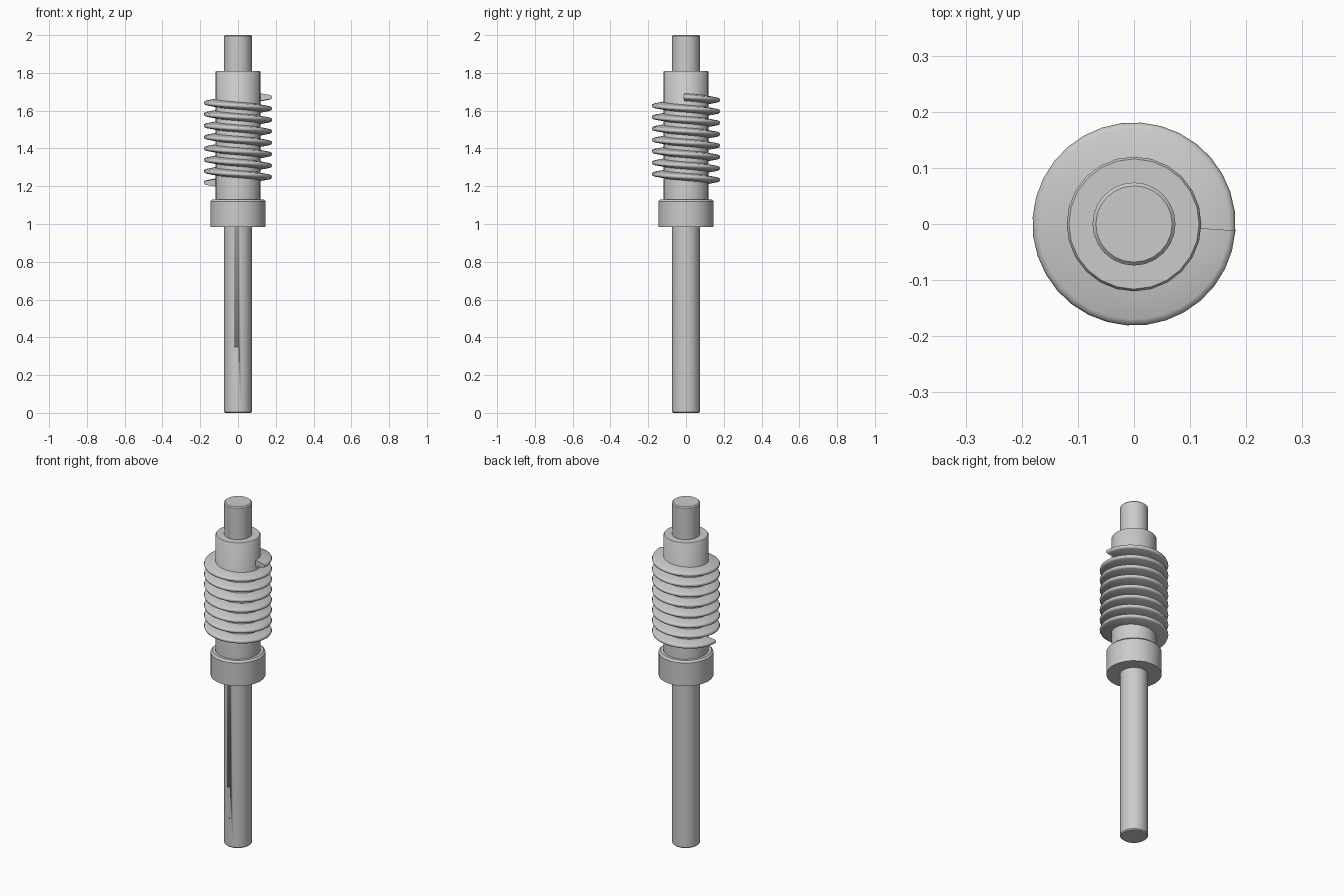
import bpy, bmesh, math

cube = bpy.data.objects.get("Cube")
if cube:
    bpy.data.objects.remove(cube)

steel = bpy.data.materials.new("grey_steel")
steel.use_nodes = True
GREY = (0.6, 0.6, 0.6, 1)
steel.diffuse_color = GREY
steel.node_tree.nodes["Principled BSDF"].inputs["Base Color"].default_value = GREY


def finish(name, bm, angle=40):
    bmesh.ops.recalc_face_normals(bm, faces=bm.faces)
    mesh = bpy.data.meshes.new(name)
    bm.to_mesh(mesh)
    bm.free()
    mesh.materials.append(steel)
    obj = bpy.data.objects.new(name, mesh)
    bpy.context.collection.objects.link(obj)
    bpy.ops.object.select_all(action="DESELECT")
    obj.select_set(True)
    bpy.context.view_layer.objects.active = obj
    bpy.ops.object.shade_smooth_by_angle(angle=math.radians(angle))
    return obj


def sweep(bm, rings, closed):
    """Bridge successive vertex rings with quads."""
    for a, b in zip(rings, rings[1:]):
        n = len(a)
        for i in range(n if closed else n - 1):
            j = (i + 1) % n
            bm.faces.new((a[i], a[j], b[j], b[i]))
    bm.faces.new(rings[0])
    bm.faces.new(rings[-1])


def lathe(name, profile, sides=24):
    bm = bmesh.new()
    rings = []
    for r, z in profile:
        angles = [math.tau * i / sides for i in range(sides)]
        rings.append([bm.verts.new((r * math.cos(a), r * math.sin(a), z)) for a in angles])
    sweep(bm, rings, True)
    return finish(name, bm)


# Turned parts: long shaft, worm core and collar
shaft = lathe("shaft", [(0.068, 0), (0.074, 0.006), (0.074, 1.994), (0.068, 2)])
lathe("worm_core", [(0.12, 1.1), (0.12, 1.805), (0.116, 1.81)])
lathe("collar", [(0.146, 0.985), (0.146, 1.12), (0.136, 1.13)])

# Shallow keyway sunk into the front of the shaft
bm = bmesh.new()
bmesh.ops.create_cube(bm, size=1)
bmesh.ops.scale(bm, vec=(0.032, 0.02, 0.18), verts=bm.verts)
bmesh.ops.translate(bm, vec=(-0.012, -0.08, 0.26), verts=bm.verts)
cutter = finish("keyway_cutter", bm)
cutter.hide_render = True
cutter.hide_set(True)
cut = shaft.modifiers.new("keyway", "BOOLEAN")
cut.operation = "DIFFERENCE"
cut.object = cutter

# Left-handed worm thread, descending from the right side
PITCH, TURNS, STEPS = 0.0603, 7.55, 32
START, TOP = math.radians(-4), 1.672
section = [(0.11, 0.021), (0.13, 0.018), (0.17, 0.011), (0.178, 0.008), (0.181, 0),
           (0.178, -0.008), (0.17, -0.011), (0.13, -0.018), (0.11, -0.021)]
bm = bmesh.new()
rings = []
for k in range(int(TURNS * STEPS) + 1):
    a = START + math.tau * k / STEPS
    z = TOP - PITCH * k / STEPS
    rings.append([bm.verts.new((r * math.cos(a), r * math.sin(a), z + dz)) for r, dz in section])
sweep(bm, rings, True)
finish("worm_thread", bm, 60)
